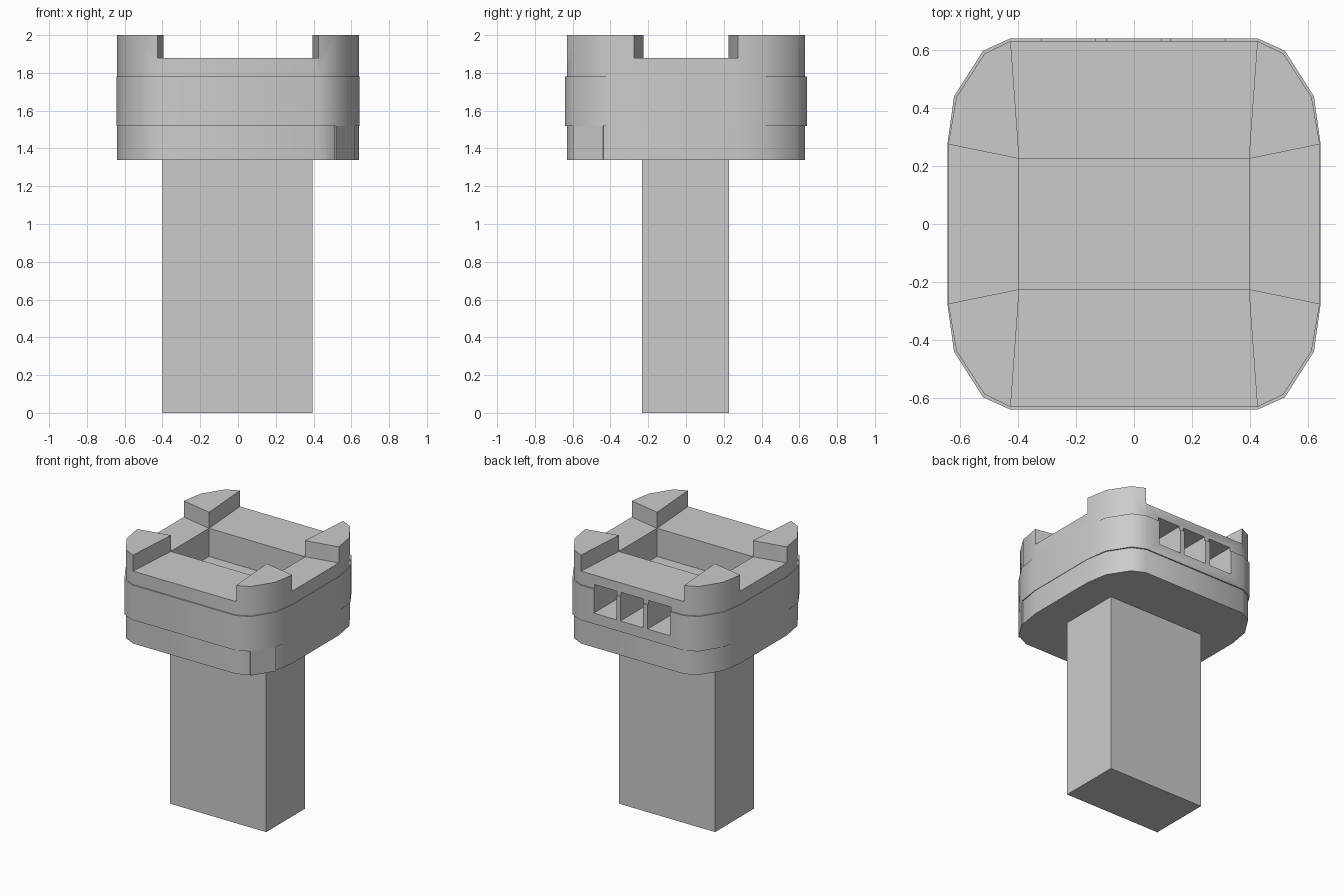
import bpy, bmesh, math

if "Cube" in bpy.data.objects:
    bpy.data.objects.remove(bpy.data.objects["Cube"])


def loft(name, rings):
    """Closed solid from stacked rings given as (outline, z)."""
    bm = bmesh.new()
    loops = [[bm.verts.new((x, y, z)) for x, y in pts] for pts, z in rings]
    n = len(loops[0])
    for a, b in zip(loops, loops[1:]):
        for i in range(n):
            j = (i + 1) % n
            bm.faces.new((a[i], a[j], b[j], b[i]))
    bm.faces.new(loops[0][::-1])
    bm.faces.new(loops[-1])
    bmesh.ops.recalc_face_normals(bm, faces=bm.faces)
    me = bpy.data.meshes.new(name)
    bm.to_mesh(me)
    bm.free()
    ob = bpy.data.objects.new(name, me)
    bpy.context.collection.objects.link(ob)
    return ob


def prism(name, pts, z0, z1):
    return loft(name, [(pts, z0), (pts, z1)])


def rect(x0, x1, y0, y1):
    return [(x0, y0), (x1, y0), (x1, y1), (x0, y1)]


def ring_outline(quarter):
    """Mirror a quarter outline (from +x side to +y side) all round."""
    q = quarter
    return (q + [(-x, y) for x, y in q[::-1]]
            + [(-x, -y) for x, y in q] + [(x, -y) for x, y in q[::-1]])


def select(ob):
    bpy.ops.object.select_all(action='DESELECT')
    ob.select_set(True)
    bpy.context.view_layer.objects.active = ob


def cut(ob, cutter):
    mod = ob.modifiers.new("cut", 'BOOLEAN')
    mod.operation = 'DIFFERENCE'
    mod.solver = 'EXACT'
    mod.object = cutter
    select(ob)
    bpy.ops.object.modifier_apply(modifier=mod.name)
    bpy.data.objects.remove(cutter, do_unlink=True)


# Head: rounded block with a slightly proud middle band
outer = ring_outline([(0.643, 0.275), (0.62, 0.44), (0.52, 0.597), (0.425, 0.64)])
inner = ring_outline([(0.64, 0.275), (0.612, 0.437), (0.515, 0.587), (0.424, 0.631)])
head = loft("head", [(inner, 1.34), (inner, 1.52), (outer, 1.52),
                     (outer, 1.78), (inner, 1.78), (inner, 2.0)])

# Central recess
cut(head, prism("recess_cutter", rect(-0.397, 0.397, -0.225, 0.225), 1.67, 2.2))

# Flared notches between the four corner posts
for s in (1, -1):
    cut(head, prism("notch_y", [(-0.379, 0), (0.379, 0), (0.43, s * 0.7), (-0.43, s * 0.7)], 1.88, 2.2))
    cut(head, prism("notch_x", [(0, -0.144), (0, 0.144), (s * 0.74, 0.295), (s * 0.74, -0.295)], 1.88, 2.2))

# Three windows in the back
for cx in (-0.225, 0, 0.22):
    cut(head, prism("window", rect(cx - 0.093, cx + 0.093, 0.28, 0.8), 1.60, 1.81))

select(head)
bpy.ops.object.shade_smooth_by_angle(angle=math.radians(40))

# Flush pad on the lower front right corner
prism("corner_pad", [(0.50, -0.575), (0.52, -0.597), (0.62, -0.44), (0.60, -0.43)], 1.34, 1.52)

# Rectangular post
prism("post", rect(-0.4, 0.395, -0.232, 0.228), 0, 1.34)
